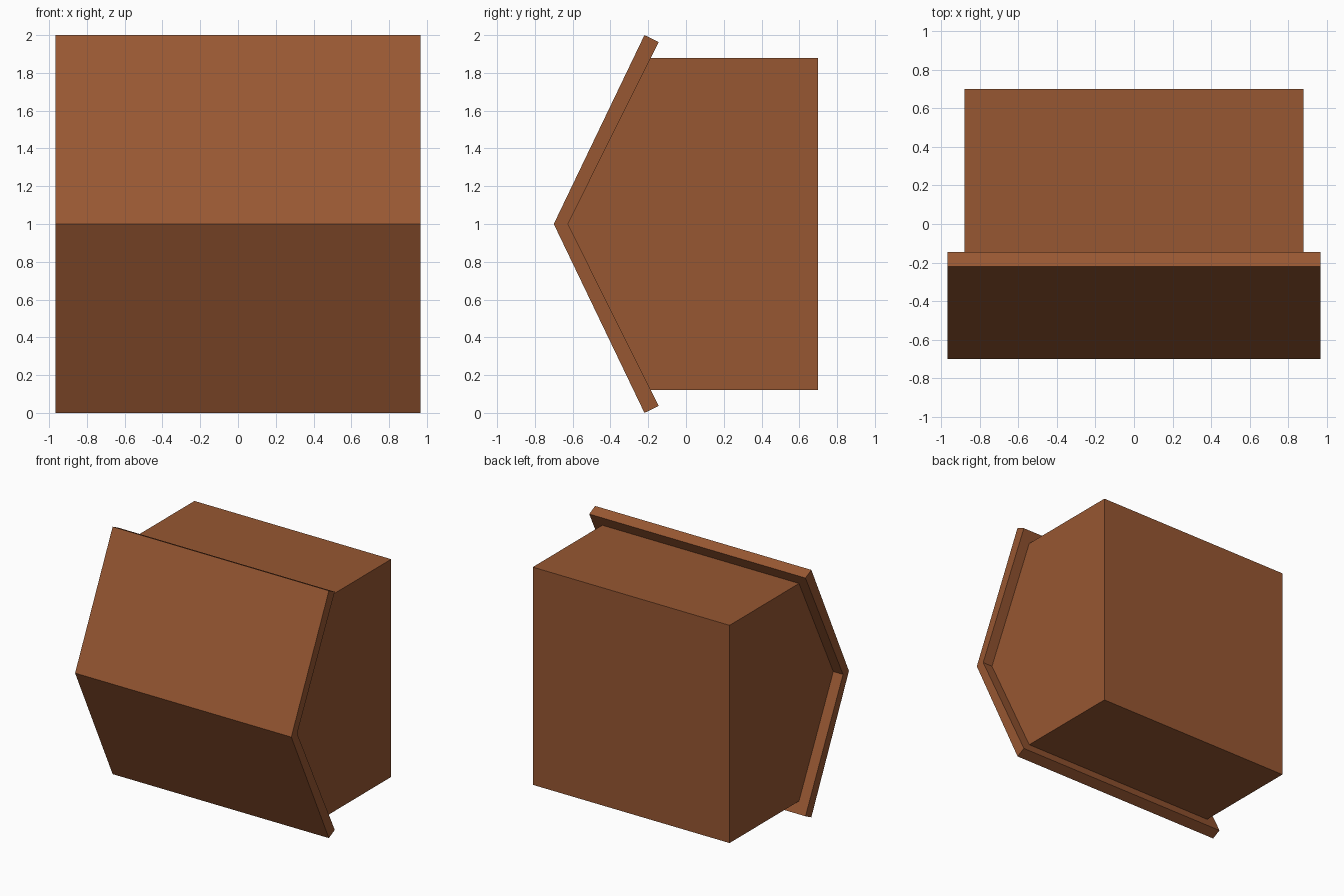
import bpy, bmesh

if "Cube" in bpy.data.objects:
    bpy.data.objects.remove(bpy.data.objects["Cube"])

brown = bpy.data.materials.new("warm_brown")
brown.diffuse_color = (0.31, 0.095, 0.032, 1.0)
brown.use_nodes = True
brown.node_tree.nodes["Principled BSDF"].inputs["Base Color"].default_value = brown.diffuse_color


def extrude_profile(name, profile, half_width):
    """Extrude a closed (y, z) outline symmetrically along x."""
    bm = bmesh.new()
    face = bm.faces.new([bm.verts.new((-half_width, y, z)) for y, z in profile])
    ext = bmesh.ops.extrude_face_region(bm, geom=[face])
    verts = [v for v in ext["geom"] if isinstance(v, bmesh.types.BMVert)]
    bmesh.ops.translate(bm, verts=verts, vec=(2 * half_width, 0, 0))
    bmesh.ops.recalc_face_normals(bm, faces=bm.faces)
    mesh = bpy.data.meshes.new(name)
    bm.to_mesh(mesh)
    bm.free()
    mesh.materials.append(brown)
    obj = bpy.data.objects.new(name, mesh)
    bpy.context.collection.objects.link(obj)
    return obj


def mirrored(points):
    """Mirror outline points about z = 1, in reverse order."""
    return [(y, 2 - z) for y, z in reversed(points)]


# Five-sided house body, lying with its ridge to the front
half = [(0.70, 1.88), (-0.187, 1.88)]
extrude_profile("house_body", half + [(-0.625, 1.0)] + mirrored(half), 0.88)

# Folded roof slab with overhang at the eaves and both gables
outer = [(-0.22, 2.0)]
inner = [(-0.145, 1.963)]
extrude_profile("roof", [(-0.70, 1.0)] + outer + inner + [(-0.625, 1.0)]
                + mirrored(inner) + mirrored(outer), 0.967)
